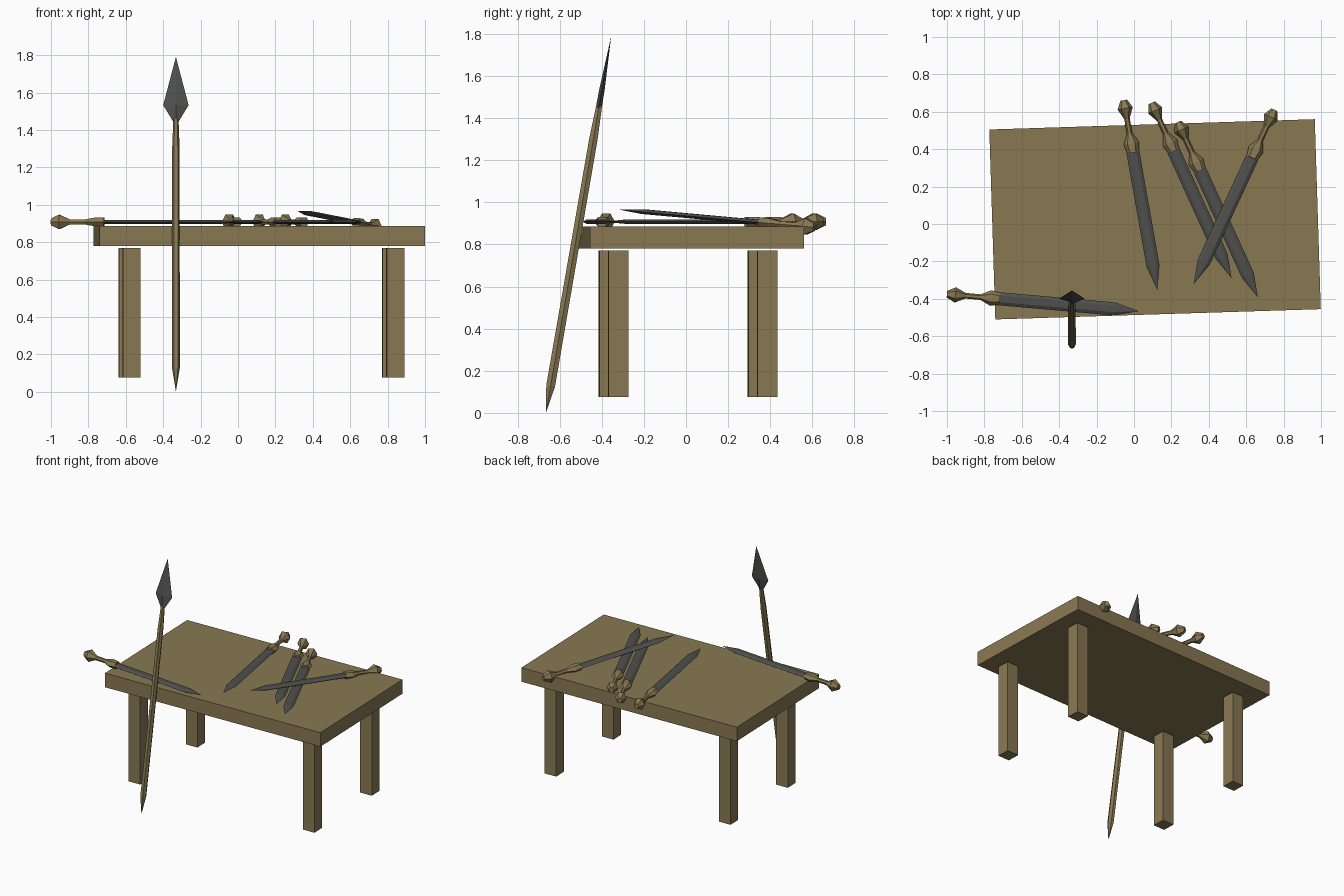
import bpy, bmesh, math
from mathutils import Vector, Matrix

if "Cube" in bpy.data.objects:
    bpy.data.objects.remove(bpy.data.objects["Cube"])


def material(name, rgb):
    m = bpy.data.materials.new(name)
    m.diffuse_color = (*rgb, 1)
    m.use_nodes = True
    m.node_tree.nodes["Principled BSDF"].inputs["Base Color"].default_value = m.diffuse_color
    return m


WOOD = material("tan wood", (0.25, 0.19, 0.086))
METAL = material("dark steel", (0.078, 0.081, 0.076))


def finish(name, bm, mat, matrix):
    bmesh.ops.recalc_face_normals(bm, faces=bm.faces)
    me = bpy.data.meshes.new(name)
    bm.to_mesh(me)
    bm.free()
    me.materials.append(mat)
    ob = bpy.data.objects.new(name, me)
    ob.matrix_world = matrix
    bpy.context.collection.objects.link(ob)
    return ob


def box(name, size, matrix):
    bm = bmesh.new()
    bmesh.ops.create_cube(bm, size=1)
    bmesh.ops.scale(bm, vec=size, verts=bm.verts)
    return finish(name, bm, WOOD, matrix)


def loft(name, sections, sides, mat, matrix):
    """Flat-faced tube along x; sections are (distance, half width, half thickness)."""
    bm = bmesh.new()
    tall = math.sin(math.pi / 3) if sides == 6 else 1
    rings = []
    for t, w, h in sections:
        angles = [2 * math.pi * i / sides for i in range(sides)]
        rings.append([bm.verts.new((t, w * math.cos(a), h * math.sin(a) / tall))
                      for a in angles])
    for r, s in zip(rings, rings[1:]):
        for i in range(sides):
            j = (i + 1) % sides
            bm.faces.new((r[i], r[j], s[j], s[i]))
    bm.faces.new(rings[0])
    bm.faces.new(rings[-1])
    # Zero-size end sections collapse to points
    bmesh.ops.remove_doubles(bm, verts=bm.verts, dist=1e-5)
    return finish(name, bm, mat, matrix)


def frame(start, end, up):
    """Local x runs from start to end, local z faces up."""
    p = Vector(start)
    x = (Vector(end) - p).normalized()
    y = Vector(up).cross(x).normalized()
    z = x.cross(y)
    m = Matrix((x, y, z)).transposed().to_4x4()
    m.translation = p
    return m


# Table, turned slightly
turn = Matrix.Rotation(math.radians(1.81), 4, 'Z')
box("table_top", (1.741, 1.016, 0.105),
    Matrix.Translation((0.1125, 0.025, 0.8325)) @ turn)
for sx, side in ((-1, "left"), (1, "right")):
    for sy, end in ((-1, "front"), (1, "back")):
        box(f"{end}_{side}_leg", (0.094, 0.094, 0.695),
            Matrix.Translation((0.125, 0.01, 0.4225)) @ turn
            @ Matrix.Translation((sx * 0.705, sy * 0.354, 0)))

# Swords
HILT = [(0, 0.018, 0.018), (0.045, 0.041, 0.039), (0.1, 0.015, 0.014),
        (0.18, 0.015, 0.013), (0.235, 0.042, 0.023), (0.285, 0.031, 0.023)]
BLADE = [(0.28, 0.035, 0.011), (0.9, 0.035, 0.011), (1.03, 0, 0)]
swords = [((-1.0, -0.375, 0.908), (0.03, -0.466, 0.908)),
          ((-0.055, 0.662, 0.908), (0.125, -0.355, 0.908)),
          ((0.095, 0.648, 0.908), (0.52, -0.286, 0.908)),
          ((0.235, 0.545, 0.908), (0.66, -0.387, 0.908)),
          ((0.75, 0.61, 0.882), (0.32, -0.318, 0.966))]
for i, (pommel, tip) in enumerate(swords, 1):
    m = frame(pommel, tip, (0, 0, 1))
    loft(f"sword_{i}_hilt", HILT, 6, WOOD, m)
    loft(f"sword_{i}_blade", BLADE, 6, METAL, m)

# Spear leaning on the front edge
m = frame((-0.332, -0.665, 0.0), (-0.332, -0.355, 1.79), (0, -1, 0))
loft("spear_shaft", [(0, 0, 0), (0.13, 0.021, 0.021), (1.32, 0.02, 0.02),
                     (1.48, 0.014, 0.014)], 6, WOOD, m)
loft("spear_head", [(1.465, 0.014, 0.014), (1.555, 0.068, 0.013),
                    (1.817, 0, 0)], 4, METAL, m)
